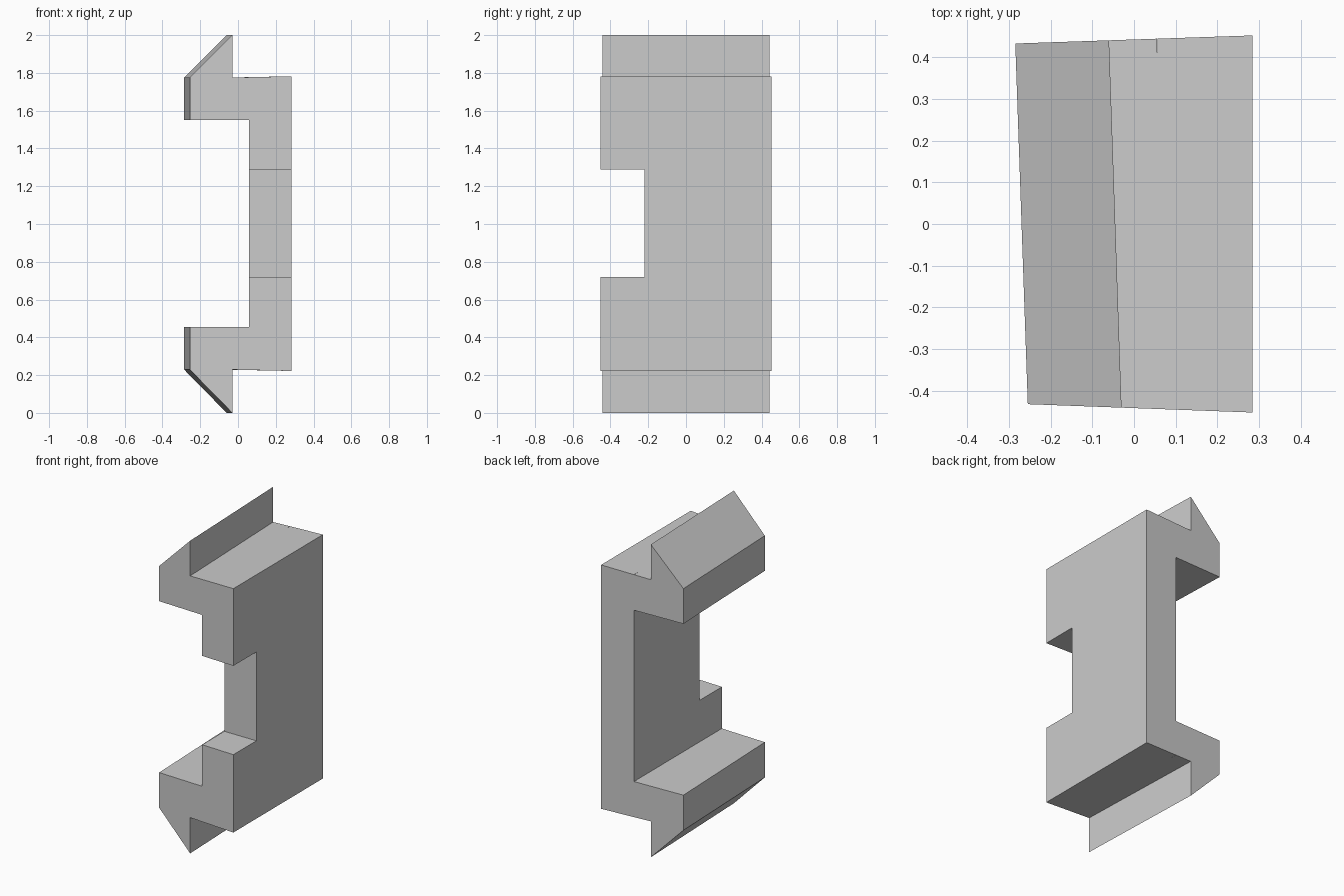
import bpy
import bmesh

if "Cube" in bpy.data.objects:
    bpy.data.objects.remove(bpy.data.objects["Cube"], do_unlink=True)

grey = bpy.data.materials.new("plain grey")
grey.use_nodes = True
grey.diffuse_color = (0.6, 0.6, 0.6, 1)
grey.node_tree.nodes["Principled BSDF"].inputs["Base Color"].default_value = grey.diffuse_color


def solid(name, near, far):
    """Join two matching outlines into a closed solid."""
    bm = bmesh.new()
    a = [bm.verts.new(p) for p in near]
    b = [bm.verts.new(p) for p in far]
    bm.faces.new(a)
    bm.faces.new(b)
    for i in range(len(a)):
        j = (i + 1) % len(a)
        bm.faces.new((a[i], a[j], b[j], b[i]))
    bmesh.ops.recalc_face_normals(bm, faces=bm.faces[:])
    mesh = bpy.data.meshes.new(name)
    bm.to_mesh(mesh)
    bm.free()
    mesh.materials.append(grey)
    obj = bpy.data.objects.new(name, mesh)
    bpy.context.collection.objects.link(obj)
    return obj


def cut(target, cutter):
    mod = target.modifiers.new("cut", "BOOLEAN")
    mod.operation = "DIFFERENCE"
    mod.solver = "EXACT"
    mod.object = cutter
    cutter.hide_render = True
    cutter.hide_viewport = True
    cutter.display_type = "WIRE"


# Clip outline: upper half, mirrored for the lower half
INNER, OUTER, LIP = 0.057, 0.284, -0.03
upper = [(INNER, 1.55), (-0.255, 1.55), (-0.255, 1.775),
         (LIP, 2.0), (LIP, 1.775), (OUTER, 1.782)]
outline = upper + [(x, 2 - z + 0.004 * (z < 2)) for x, z in reversed(upper)]

# The ends flare towards the plate and the hooks skew towards the back
near = [(x, -0.442 - 0.037 * x, z) for x, z in outline]
far = []
for x, z in outline:
    bx = x - 0.03 if x < 0 else x
    far.append((bx, 0.443 + 0.034 * bx, z))
clip = solid("clip_body", near, far)

# Rectangular notch in the front edge of the plate
notch = [(-0.5, -0.6), (0.5, -0.6), (0.5, -0.22), (-0.5, -0.22)]
cut(clip, solid("notch_cutter", [(x, y, 0.72) for x, y in notch],
                [(x, y, 1.288) for x, y in notch]))

# Hairline slit where each hook meets the plate at the back
slit = [(0.0565, 0.39), (0.0565, 0.5), (0.053, 0.5)]
cut(clip, solid("slit_cutter", [(x, y, -0.1) for x, y in slit],
                [(x, y, 2.1) for x, y in slit]))
